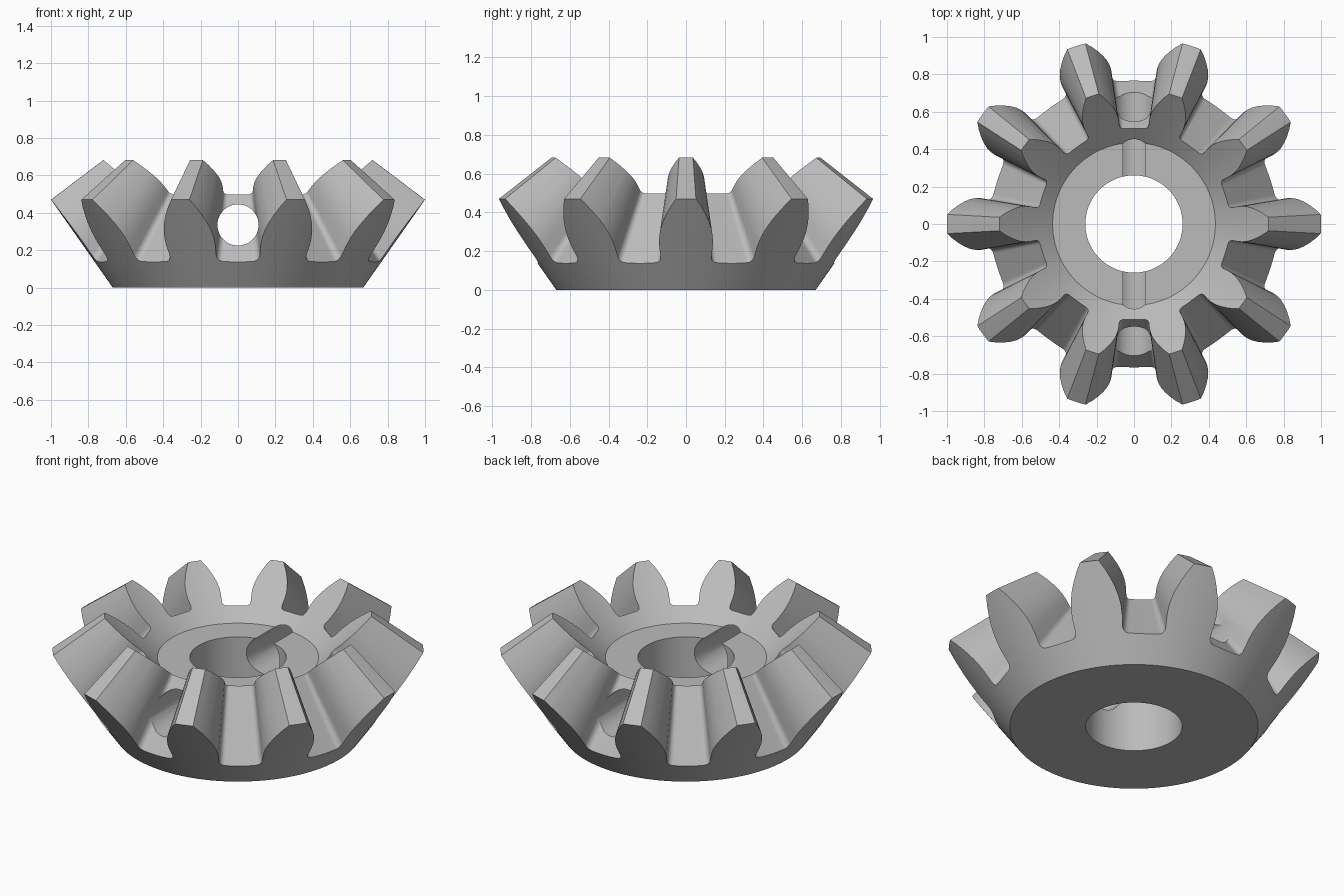
import bpy, bmesh, math
from mathutils import Vector, Matrix

cube = bpy.data.objects.get("Cube")
if cube:
    bpy.data.objects.remove(cube, do_unlink=True)

TEETH = 10
APEX = Vector((0, 0, 1.22))      # point where all tooth flanks converge
BASE_R, TIP_R, TIP_Z = 0.67, 1.0, 0.47

steel = bpy.data.materials.new("grey_steel")
steel.use_nodes = True
colour = (0.5, 0.5, 0.5, 1)
steel.diffuse_color = colour
steel.node_tree.nodes["Principled BSDF"].inputs["Base Color"].default_value = colour


def finish(name, bm):
    bmesh.ops.recalc_face_normals(bm, faces=bm.faces)
    mesh = bpy.data.meshes.new(name)
    bm.to_mesh(mesh)
    bm.free()
    mesh.materials.append(steel)
    obj = bpy.data.objects.new(name, mesh)
    bpy.context.collection.objects.link(obj)
    return obj


def loft(bm, rings, closed=False):
    """Skin a list of vertex rings with quads."""
    count = len(rings)
    for i in range(count if closed else count - 1):
        a, b = rings[i], rings[(i + 1) % count]
        for j in range(len(a)):
            k = (j + 1) % len(a)
            bm.faces.new((a[j], a[k], b[k], b[j]))


# Gear blank: bore, base, back cone, tip cone, dished front, flat hub
def build_blank(segments=120):
    profile = [(0.26, 0), (BASE_R, 0), (TIP_R, TIP_Z),
               (0.72, 0.682), (0.435, 0.428), (0.26, 0.428)]
    bm = bmesh.new()
    rings = []
    for r, z in profile:
        angles = [math.tau * (i + 0.5) / segments for i in range(segments)]
        rings.append([bm.verts.new((r * math.cos(a), r * math.sin(a), z)) for a in angles])
    loft(bm, rings, closed=True)
    return finish("bevel_gear", bm)


# Tooth gaps: one flank profile on the back cone, mirrored and drawn to the apex
def back_cone_point(x, z):
    r = BASE_R + (TIP_R - BASE_R) * z / TIP_Z
    return Vector((x, math.sqrt(r * r - x * x), z))


def build_gap_cutter():
    half = []
    for i in range(7):           # root fillet
        a = math.radians(15 * i)
        half.append((0.08 + 0.037 * math.sin(a), 0.177 - 0.037 * math.cos(a)))
    half += [(0.121, 0.225), (0.129, 0.265), (0.143, 0.305), (0.165, 0.347),
             (0.192, 0.388), (0.224, 0.43), (0.26, TIP_Z), (0.30, 0.52)]
    right = [back_cone_point(x, z) for x, z in half]
    left = [Vector((-p.x, p.y, p.z)) for p in reversed(right)]
    outline = right + [Vector((0, 1.05, 0.6))] + left
    bm = bmesh.new()
    for n in range(TEETH):
        turn = Matrix.Rotation(math.tau * n / TEETH, 3, "Z")
        rings = [[bm.verts.new(turn @ APEX.lerp(p, s)) for p in outline]
                 for s in (0.5, 1.1)]
        loft(bm, rings)
        caps = [bm.faces.new(ring) for ring in rings]
        bmesh.ops.triangulate(bm, faces=caps)
    return finish("gap_cutter", bm)


# Cross pin hole, front to back
def build_pin_cutter():
    bm = bmesh.new()
    bmesh.ops.create_cone(bm, cap_ends=True, segments=48, radius1=0.11, radius2=0.11, depth=3,
                          matrix=Matrix.Translation((0, 0, 0.335)) @ Matrix.Rotation(math.pi / 2, 4, "X"))
    return finish("pin_hole_cutter", bm)


gear = build_blank()
for cutter in (build_gap_cutter(), build_pin_cutter()):
    cutter.hide_render = True
    bpy.context.view_layer.objects.active = gear
    cut = gear.modifiers.new("cut", "BOOLEAN")
    cut.operation = "DIFFERENCE"
    cut.solver = "EXACT"
    cut.object = cutter
    bpy.ops.object.modifier_apply(modifier=cut.name)
    bpy.data.objects.remove(cutter, do_unlink=True)

# Smooth curved walls, crisp edges
bpy.ops.object.select_all(action="DESELECT")
gear.select_set(True)
bpy.context.view_layer.objects.active = gear
bpy.ops.object.shade_smooth_by_angle(angle=math.radians(28))
